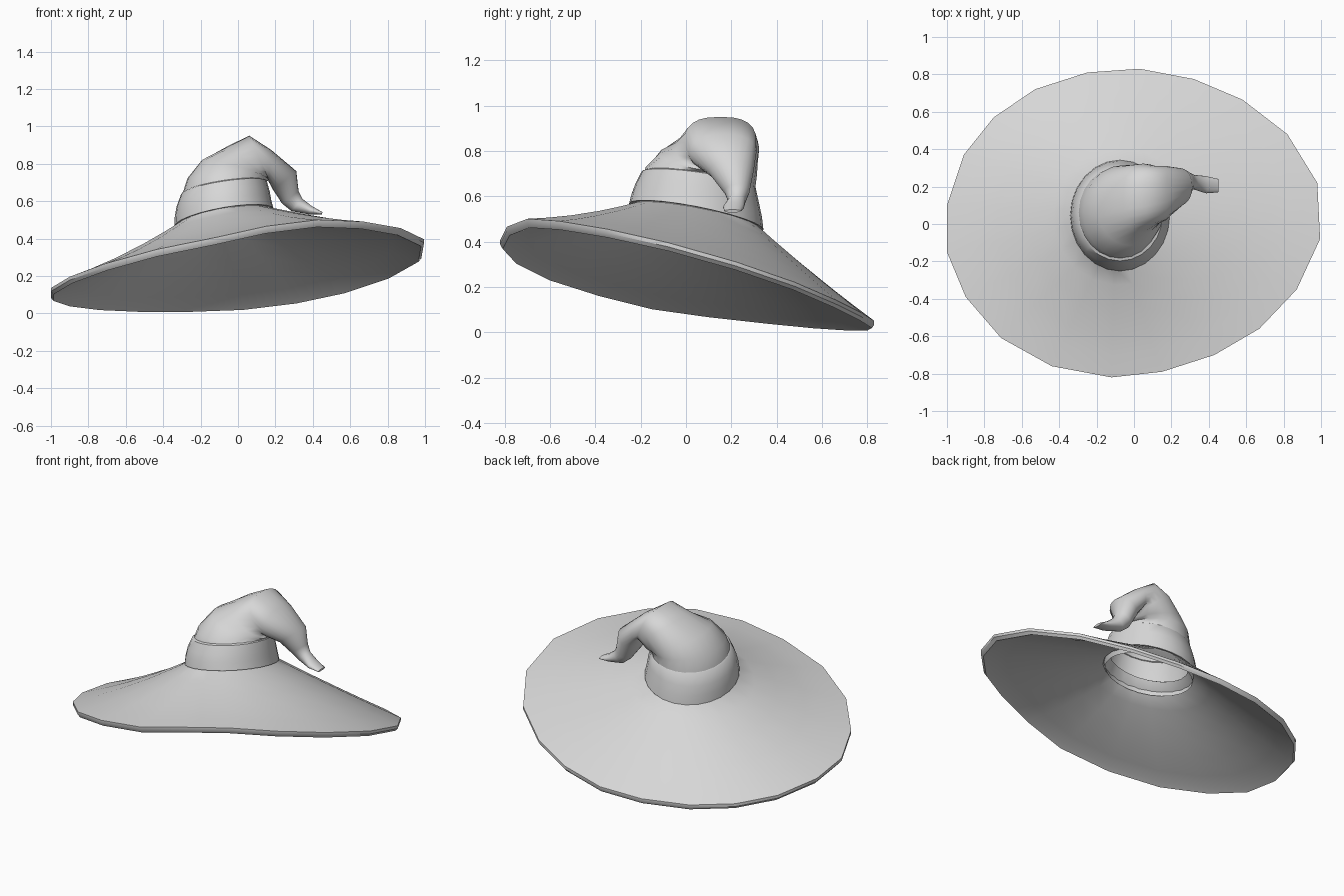
import bpy, bmesh, math
from mathutils import Vector

if "Cube" in bpy.data.objects:
    bpy.data.objects.remove(bpy.data.objects["Cube"])

cloth = bpy.data.materials.new("grey cloth")
cloth.diffuse_color = (0.68, 0.68, 0.68, 1)
cloth.use_nodes = True
cloth.node_tree.nodes["Principled BSDF"].inputs["Base Color"].default_value = cloth.diffuse_color


def loft(name, rings, cap_end=False, angle=35):
    """Skin a list of equally long point rings into one surface."""
    bm = bmesh.new()
    rows = [[bm.verts.new(p) for p in ring] for ring in rings]
    n = len(rows[0])
    for a, b in zip(rows, rows[1:]):
        for i in range(n):
            j = (i + 1) % n
            bm.faces.new((a[i], a[j], b[j], b[i]))
    if cap_end:
        bm.faces.new(rows[-1])
    bmesh.ops.recalc_face_normals(bm, faces=bm.faces[:])
    me = bpy.data.meshes.new(name)
    bm.to_mesh(me)
    bm.free()
    me.materials.append(cloth)
    ob = bpy.data.objects.new(name, me)
    bpy.context.collection.objects.link(ob)
    bpy.ops.object.select_all(action='DESELECT')
    ob.select_set(True)
    bpy.context.view_layer.objects.active = ob
    bpy.ops.object.shade_smooth_by_angle(angle=math.radians(angle))
    return ob


def oval(cx, cy, cz, ru, rv, a, b, e=1, n=24):
    """Tilted oval: a turns it about y, b tips it about x, e < 1 squares it."""
    u = Vector((math.cos(a), 0, math.sin(a))) * ru
    v = Vector((0, math.cos(b), math.sin(b))) * rv
    c = Vector((cx, cy, cz))

    def bend(s):
        return math.copysign(abs(s) ** e, s) if abs(s) > 1e-6 else 0

    return [c + u * bend(math.cos(t)) + v * bend(math.sin(t))
            for t in (2 * math.pi * i / n for i in range(n))]


# Brim: wavy rim joined to the oval under the band, with a rolled lip
rim = [(-.12, -.82, .39), (.15, -.79, .45), (.43, -.70, .485), (.67, -.56, .475),
       (.87, -.35, .44), (.995, -.08, .38), (.98, .22, .295), (.82, .48, .205),
       (.58, .665, .125), (.32, .775, .07), (.03, .83, .035), (-.25, .81, .025),
       (-.53, .72, .025), (-.75, .57, .035), (-.91, .37, .055), (-1, .10, .085),
       (-1, -.15, .12), (-.90, -.39, .18), (-.71, -.61, .25), (-.44, -.76, .325)]


def brim_ring(t, dz):
    ring = []
    for p in map(Vector, rim):
        ang = math.atan2(p.y / .82, p.x)
        dx, dy = .255 * math.cos(ang), .285 * math.sin(ang)
        inner = Vector((-.075 + dx, .045 + dy, .508 + .17 * dx - .19 * dy))
        q = p.lerp(inner, t)
        sag = .055 - .03 * math.cos(ang) - .02 * math.sin(ang)
        q.z += dz - sag * t * (1 - t)
        ring.append(q)
    return ring


def neck(dr, dz):
    return [p + (Vector((-.075, .05, p.z)) - p) * dr + Vector((0, 0, dz))
            for p in brim_ring(1, 0)]


top = [neck(.12, .05)] + [brim_ring(t, .016 * (1 - t))
                          for t in (1, .85, .65, .4, .2, 0)]
under = [brim_ring(0, -.002), brim_ring(.02, -.024), brim_ring(.08, -.016)]
under += [brim_ring(t, -.014) for t in (.2, .4, .65, .85, 1)] + [neck(.15, .045)]
loft("brim", top + under)

# Band around the base of the crown, its lining reaching below the brim
loft("band", [oval(-.075, .045, .47, .245, .275, .17, -.19),
              oval(-.075, .045, .51, .255, .285, .17, -.19),
              oval(-.075, .045, .51, .270, .302, .17, -.19),
              oval(-.08, .048, .56, .262, .292, .17, -.18),
              oval(-.08, .05, .61, .253, .277, .165, -.165),
              oval(-.075, .055, .672, .232, .255, .15, -.14),
              oval(-.075, .06, .68, .215, .24, .15, -.14)], angle=40)

# Crown: leans back, bends over to the side and hangs down to a flat tip
crown = [(-.075, .045, .515, .25, .28, .17, -.19),
         (-.075, .06, .67, .225, .248, .15, -.14),
         (-.063, .068, .715, .208, .246, -.03, -.06),
         (-.015, .10, .765, .187, .217, -.28, -.12, .93),
         (.05, .138, .81, .136, .185, -.655, 0, .8),
         (.11, .152, .838, .123, .158, -1.15, 0, .75),
         (.17, .165, .79, .085, .145, -1.65, 0, .85),
         (.25, .20, .71, .08, .098, -2.45, 0),
         (.28, .225, .62, .055, .055, -2.5, 0),
         (.315, .225, .58, .044, .038, -2.3, 0),
         (.385, .21, .552, .024, .046, -1.95, 0),
         (.45, .205, .535, .007, .036, -1.8, 0)]
loft("crown", [oval(*c) for c in crown], cap_end=True, angle=65)
